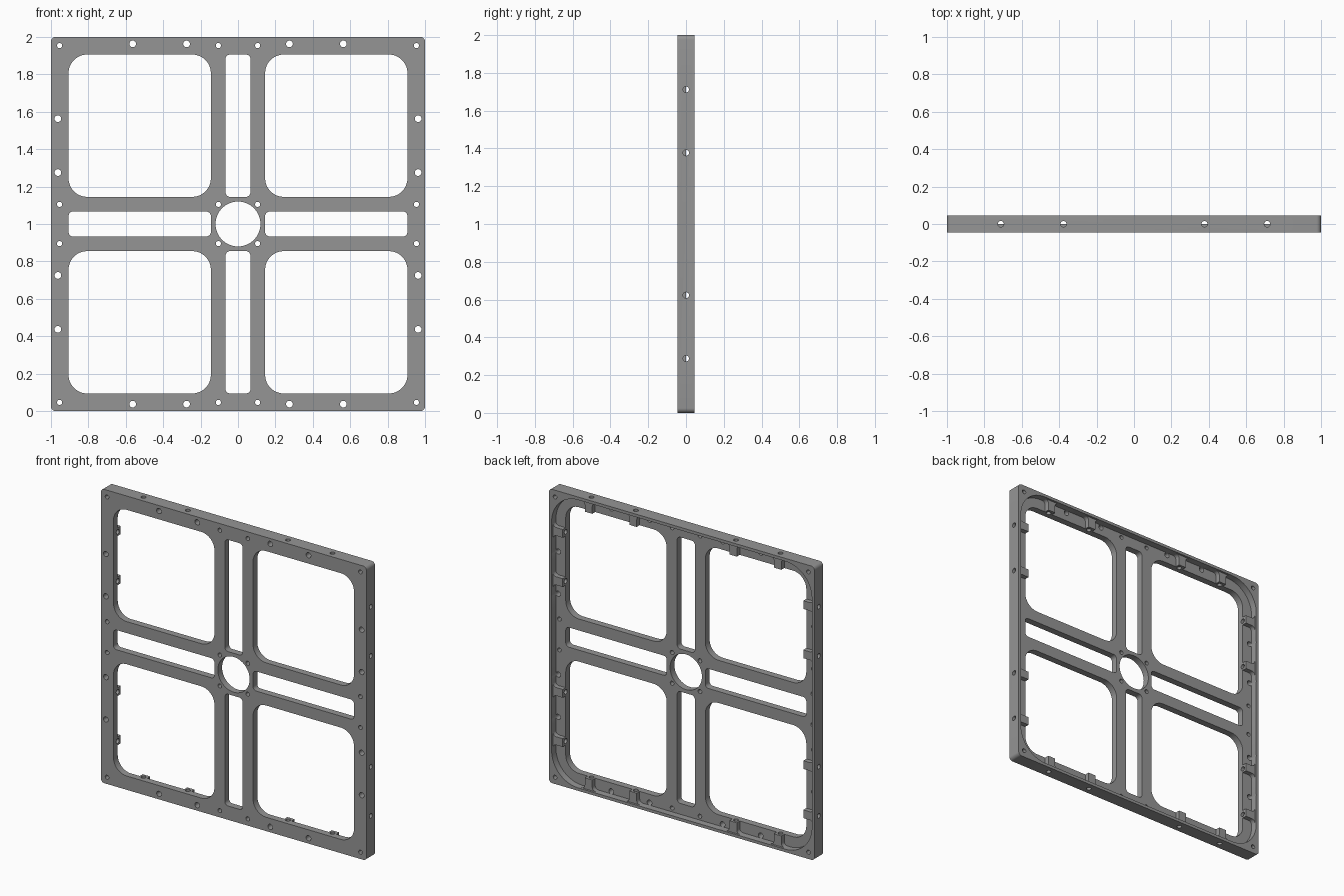
import bpy, bmesh
from math import sin, cos, pi, radians

if "Cube" in bpy.data.objects:
    bpy.data.objects.remove(bpy.data.objects["Cube"])

HALF_D = 0.046          # half of the panel depth
FLOOR = 0.0             # back face of the thin front plate
BOSS_TOP = 0.032        # back face of the screw bosses
WALL = 0.98             # inner face of the outer rim
CAV_R = 0.2             # cavity corner radius
EDGE_R = 0.016          # radius of the holes through the rim
BOSSES = (-0.712, -0.377, 0.377, 0.712)


def arc(cx, cz, r, a0, a1, n):
    return [(cx + r * cos(radians(a0 + (a1 - a0) * i / n)),
             cz + r * sin(radians(a0 + (a1 - a0) * i / n))) for i in range(n + 1)]


def rounded(x0, x1, z0, z1, r, n=10):
    return (arc(x1 - r, z1 - r, r, 0, 90, n) + arc(x0 + r, z1 - r, r, 90, 180, n)
            + arc(x0 + r, z0 + r, r, 180, 270, n) + arc(x1 - r, z0 + r, r, 270, 360, n))


def circle(cx, cz, r, n):
    return arc(cx, cz, r, 0, 360, n)[:-1]


def turn(p, k):
    x, z = p
    for _ in range(k):
        x, z = -z, x
    return x, z


def bridge(bm, a, b):
    """Closed solid between two matching rings of points."""
    a = [bm.verts.new(p) for p in a]
    b = [bm.verts.new(p) for p in b]
    bm.faces.new(a)
    bm.faces.new(b[::-1])
    for i in range(len(a)):
        j = (i + 1) % len(a)
        bm.faces.new((a[j], a[i], b[i], b[j]))


def finish(bm, name):
    bmesh.ops.recalc_face_normals(bm, faces=bm.faces)
    me = bpy.data.meshes.new(name)
    bm.to_mesh(me)
    bm.free()
    ob = bpy.data.objects.new(name, me)
    bpy.context.collection.objects.link(ob)
    return ob


def prisms(name, outlines, y0, y1):
    bm = bmesh.new()
    for o in outlines:
        bridge(bm, [(x, y0, z + 1) for x, z in o], [(x, y1, z + 1) for x, z in o])
    return finish(bm, name)


# solid panel in dark grey
panel = prisms("panel_frame", [rounded(-1, 1, -1, 1, 0.025, 6)], -HALF_D, HALF_D)
mat = bpy.data.materials.new("dark_grey")
mat.diffuse_color = (0.3, 0.3, 0.3, 1)
mat.use_nodes = True
mat.node_tree.nodes["Principled BSDF"].inputs["Base Color"].default_value = mat.diffuse_color
panel.data.materials.append(mat)

# windows, slots, central bore and screw holes
openings = [circle(0, 0, 0.12, 64)]
for k in range(4):
    def add(pts):
        openings.append([turn(p, k) for p in pts])
    add(rounded(0.145, 0.906, 0.145, 0.906, 0.1, 12))
    add(rounded(0.145, 0.906, -0.067, 0.067, 0.025, 6))
    for s in (-1, 1):
        add(circle(0.954, s * 0.105, 0.014, 20))
        for d in (0.275, 0.563):
            add(circle(0.963, s * d, 0.018, 24))
    add(circle(0.954, 0.954, 0.014, 20))
    add(circle(0.105, 0.105, 0.014, 20))

# rear cavity outline, notched to leave the flared screw bosses
BW, FR = 0.028, 0.025
side = [(WALL, -(WALL - CAV_R))]
for c in BOSSES:
    side += arc(WALL - FR, c - BW - FR, FR, 0, 90, 5)
    side += [(0.89, c - BW), (0.89, c + BW)]
    side += arc(WALL - FR, c + BW + FR, FR, -90, 0, 5)
side += arc(WALL - CAV_R, WALL - CAV_R, CAV_R, 0, 90, 16)[:-1]
cavity = [turn(p, k) for k in range(4) for p in side]

# edge holes through the rim and bosses
bm = bmesh.new()
for k in range(4):
    for c in BOSSES:
        rings = []
        for x in (0.86, 1.05):
            ring = []
            for i in range(24):
                a = 2 * pi * (i + 0.5) / 24
                px, pz = turn((x, c + EDGE_R * sin(a)), k)
                ring.append((px, EDGE_R * cos(a), pz + 1))
            rings.append(ring)
        bridge(bm, *rings)
edge_holes = finish(bm, "edge_hole_cutter")

cutters = [
    prisms("cavity_cutter", [cavity], FLOOR, 0.1),
    prisms("boss_height_cutter", [rounded(-WALL, WALL, -WALL, WALL, CAV_R, 16)], BOSS_TOP, 0.12),
    prisms("opening_cutter", openings, -0.15, 0.15),
    edge_holes,
]

# carve the panel
bpy.context.view_layer.objects.active = panel
panel.select_set(True)
for c in cutters:
    c.hide_render = True
    m = panel.modifiers.new(c.name, 'BOOLEAN')
    m.operation = 'DIFFERENCE'
    m.solver = 'EXACT'
    m.object = c
    bpy.ops.object.modifier_apply(modifier=m.name)
for c in cutters:
    bpy.data.objects.remove(c)
bpy.ops.object.shade_smooth_by_angle(angle=radians(30))
